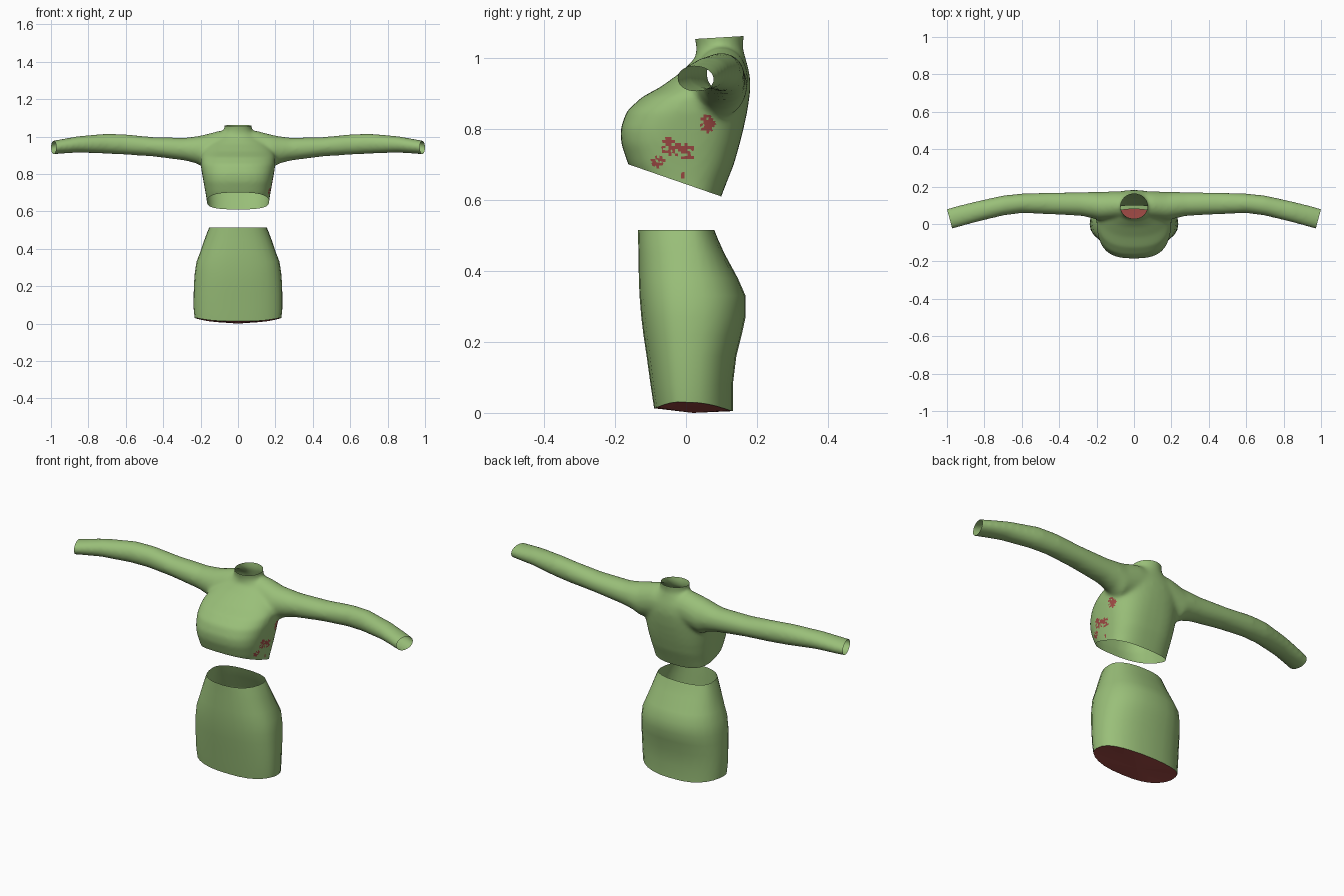
import bpy, bmesh, random
from math import sin, cos, tau
from mathutils import Vector

random.seed(3)
cube = bpy.data.objects.get("Cube")
if cube:
    bpy.data.objects.remove(cube, do_unlink=True)


def material(name, rgb):
    m = bpy.data.materials.new(name)
    m.use_nodes = True
    m.diffuse_color = (*rgb, 1)
    shader = next(n for n in m.node_tree.nodes if n.type == 'BSDF_PRINCIPLED')
    shader.inputs["Base Color"].default_value = (*rgb, 1)
    return m


green = material("leaf green", (0.32, 0.52, 0.19))
red = material("dark red lining", (0.36, 0.07, 0.06))


def power(v, p):
    return (1 if v >= 0 else -1) * abs(v) ** p


def oval(n, ru, rv, roundness=2.0):
    """Superellipse outline as (u, v) pairs."""
    for i in range(n):
        a = tau * i / n
        yield ru * power(cos(a), 2 / roundness), rv * power(sin(a), 2 / roundness)


def loft(bm, rings, capped=True):
    loops = [[bm.verts.new(p) for p in ring] for ring in rings]
    n = len(loops[0])
    for a, b in zip(loops, loops[1:]):
        for i in range(n):
            j = (i + 1) % n
            bm.faces.new((a[i], a[j], b[j], b[i]))
    if capped:
        bm.faces.new(loops[0][::-1])
        bm.faces.new(loops[-1])
    return loops


def finish(bm, name):
    bmesh.ops.recalc_face_normals(bm, faces=bm.faces)
    mesh = bpy.data.meshes.new(name)
    bm.to_mesh(mesh)
    bm.free()
    ob = bpy.data.objects.new(name, mesh)
    bpy.context.collection.objects.link(ob)
    for m in (green, red):
        mesh.materials.append(m)
    bpy.ops.object.select_all(action='DESELECT')
    ob.select_set(True)
    bpy.context.view_layer.objects.active = ob
    return ob


# Torso sections: height, front y, back y, half width, roundness
torso = [
    (0.56, -0.09, 0.08, 0.155, 2.6), (0.65, -0.135, 0.115, 0.166, 2.7),
    (0.70, -0.163, 0.135, 0.174, 2.8), (0.76, -0.183, 0.152, 0.185, 2.8),
    (0.80, -0.185, 0.162, 0.192, 2.7), (0.85, -0.168, 0.173, 0.2, 2.5),
    (0.89, -0.125, 0.179, 0.2, 2.4), (0.92, -0.07, 0.182, 0.19, 2.3),
    (0.96, -0.015, 0.179, 0.165, 2.2), (1.0, 0.026, 0.168, 0.11, 2),
    (1.03, 0.03, 0.16, 0.072, 2), (1.1, 0.015, 0.167, 0.074, 2),
]
# Sleeve sections: x, front y, back y, bottom z, top z
sleeve = [
    (0, 0.03, 0.175, 0.86, 1.033), (0.1, 0.025, 0.175, 0.85, 1.031),
    (0.18, 0.018, 0.172, 0.832, 1.01), (0.22, 0.03, 0.172, 0.855, 1.002),
    (0.28, 0.043, 0.17, 0.871, 0.994), (0.45, 0.052, 0.168, 0.893, 0.997),
    (0.6, 0.058, 0.163, 0.903, 1.012), (0.7, 0.045, 0.153, 0.908, 1.016),
    (0.85, 0.008, 0.12, 0.914, 1.003), (0.95, -0.02, 0.096, 0.908, 0.985),
    (1.07, -0.055, 0.06, 0.9, 0.963),
]

# Cropped top: torso and sleeves fused into one skin
bm = bmesh.new()
loft(bm, [[(u, (f + b) / 2 + v, z) for u, v in oval(40, w, (b - f) / 2, r)]
          for z, f, b, w, r in torso])
mirrored = [(-s[0], *s[1:]) for s in sleeve[:0:-1]] + sleeve
loft(bm, [[(x, (f + b) / 2 + u, (lo + hi) / 2 + v)
           for u, v in oval(24, (b - f) / 2, (hi - lo) / 2)]
          for x, f, b, lo, hi in mirrored])
top = finish(bm, "cropped_top")
fuse = top.modifiers.new("fuse", 'REMESH')
fuse.mode = 'VOXEL'
fuse.voxel_size = 0.009
relax = top.modifiers.new("relax", 'SMOOTH')
relax.factor = 0.5
relax.iterations = 14
for mod in ("fuse", "relax"):
    bpy.ops.object.modifier_apply(modifier=mod)

# Open the hem, the neck and both cuffs
bm = bmesh.new()
bm.from_mesh(top.data)
openings = [((0, -0.16, 0.70), (0, -0.09, -0.26)),
            ((0, 0.09, 1.058), (0, -0.06, 1)),
            ((1, 0.08, 0.94), (0.965, -0.26, 0)),
            ((-1, 0.08, 0.94), (-0.965, -0.26, 0))]
for co, normal in openings:
    bmesh.ops.bisect_plane(bm, geom=bm.verts[:] + bm.edges[:] + bm.faces[:],
                           plane_co=co, plane_no=normal, clear_outer=True)

# Lining speckles on the left flank: y, z, radius
speckles = [(-0.04, 0.75, 0.03), (0.005, 0.735, 0.022), (-0.08, 0.71, 0.018),
            (0.06, 0.815, 0.023), (-0.005, 0.67, 0.01)]
for face in bm.faces:
    c = face.calc_center_median()
    near = any((Vector((c.y, c.z)) - Vector((y, z))).length < r for y, z, r in speckles)
    face.material_index = int(near and 0.1 < c.x < 0.25 and random.random() < 0.75)
    face.smooth = True
bm.to_mesh(top.data)
bm.free()

# Skirt sections: height, front y, back y, half width
skirt = [
    (0.005, -0.09, 0.132, 0.232), (0.08, -0.1, 0.132, 0.237),
    (0.16, -0.111, 0.142, 0.237), (0.22, -0.12, 0.157, 0.235),
    (0.27, -0.126, 0.168, 0.231), (0.33, -0.131, 0.168, 0.222),
    (0.38, -0.133, 0.146, 0.203), (0.45, -0.134, 0.108, 0.179),
    (0.49, -0.135, 0.09, 0.164), (0.515, -0.136, 0.08, 0.153),
]
bm = bmesh.new()
rings = []
for k, (z, f, b, w) in enumerate(skirt):
    ring = []
    for u, v in oval(28, 1, 1, 2.35):
        lift = 0.025 * abs(u) ** 3 if k == 0 else 0
        tilt = 0.008 * max(-v, 0) if k == 0 else 0
        ring.append((u * w, v * (b if v > 0 else -f), z + lift + tilt))
    rings.append(ring)
hem = loft(bm, rings, capped=False)[0]
for face in bm.faces:
    face.smooth = True

# Closed lining under the skirt
centre = bm.verts.new((0, 0.02, 0))
for a, b in zip(hem, hem[1:] + hem[:1]):
    bm.faces.new((b, a, centre)).material_index = 1
finish(bm, "skirt")
bpy.ops.object.shade_smooth_by_angle(angle=0.6)
